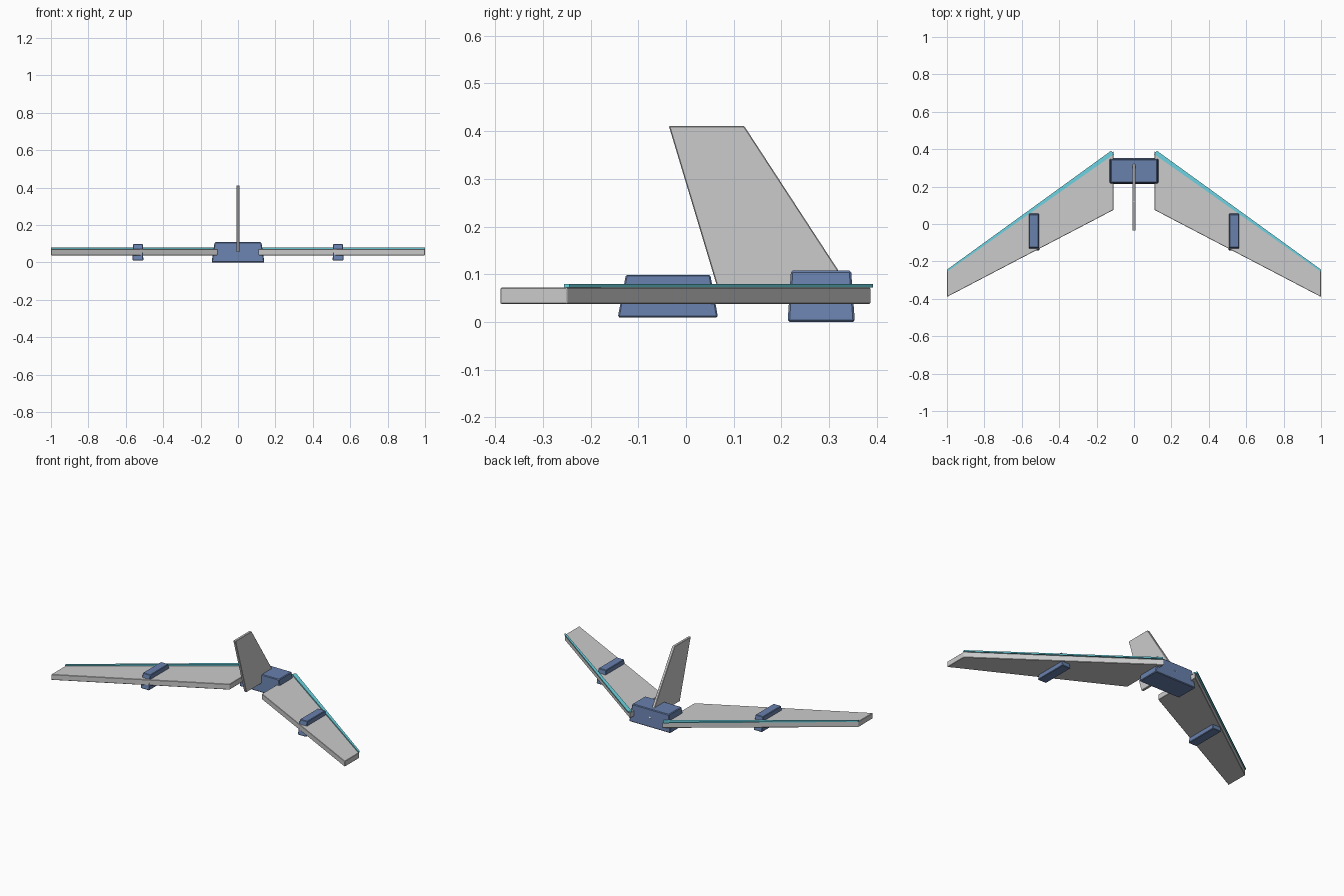
import bpy, bmesh

if "Cube" in bpy.data.objects:
    bpy.data.objects.remove(bpy.data.objects["Cube"])


def mesh_object(name, bottom, top, bevel=0.0, mat=None):
    """Solid lofted between two matching loops of points, with small edge bevels."""
    bm = bmesh.new()
    a = [bm.verts.new(p) for p in bottom]
    b = [bm.verts.new(p) for p in top]
    bm.faces.new(a[::-1])
    bm.faces.new(b)
    n = len(a)
    for i in range(n):
        j = (i + 1) % n
        bm.faces.new((a[i], a[j], b[j], b[i]))
    if bevel:
        bmesh.ops.bevel(bm, geom=bm.edges[:], offset=bevel, segments=1,
                        profile=0.5, affect='EDGES')
    bmesh.ops.recalc_face_normals(bm, faces=bm.faces[:])
    me = bpy.data.meshes.new(name)
    bm.to_mesh(me)
    bm.free()
    ob = bpy.data.objects.new(name, me)
    bpy.context.collection.objects.link(ob)
    if mat:
        me.materials.append(mat)
    return ob


def rect(x0, x1, y0, y1, z):
    return [(x0, y0, z), (x1, y0, z), (x1, y1, z), (x0, y1, z)]


def slab(name, outline, z0, z1, bevel=0.0, mat=None):
    return mesh_object(name, [(x, y, z0) for x, y in outline],
                       [(x, y, z1) for x, y in outline], bevel, mat)


def material(name, rgb):
    m = bpy.data.materials.new(name)
    m.diffuse_color = (*rgb, 1)
    m.use_nodes = True
    m.node_tree.nodes["Principled BSDF"].inputs["Base Color"].default_value = m.diffuse_color
    return m


blue = material("blue", (0.14, 0.22, 0.42))
cyan = material("cyan", (0.15, 0.65, 0.75))

# Tapered central body
mesh_object("body", rect(-0.141, 0.141, 0.213, 0.354, 0.0),
            rect(-0.125, 0.125, 0.22, 0.346, 0.108), 0.004, blue)

# Upright tail fin, swept profile in the y-z plane
fin = [(0.071, 0.055), (0.354, 0.055), (0.122, 0.411), (-0.036, 0.411)]
mesh_object("tail_fin", [(-0.008, y, z) for y, z in fin],
            [(0.008, y, z) for y, z in fin], 0.002)

for side, s in (("right", 1), ("left", -1)):
    # Swept wing slab
    wing = [(0.11, 0.075), (1.0, -0.39), (1.0, -0.25), (0.11, 0.388)]
    slab(side + "_wing", [(s * x, y) for x, y in wing], 0.038, 0.072, 0.002)

    # Coloured strip along the leading edge
    strip = [(0.108, 0.373), (1.0, -0.256), (1.0, -0.244), (0.122, 0.392)]
    slab(side + "_edge_strip", [(s * x, y) for x, y in strip], 0.072, 0.080, 0, cyan)

    # Tapered pod through the middle of the wing
    c = s * 0.535
    mesh_object(side + "_pod", rect(c - 0.029, c + 0.029, -0.143, 0.067, 0.010),
                rect(c - 0.026, c + 0.026, -0.126, 0.051, 0.099), 0.003, blue)
